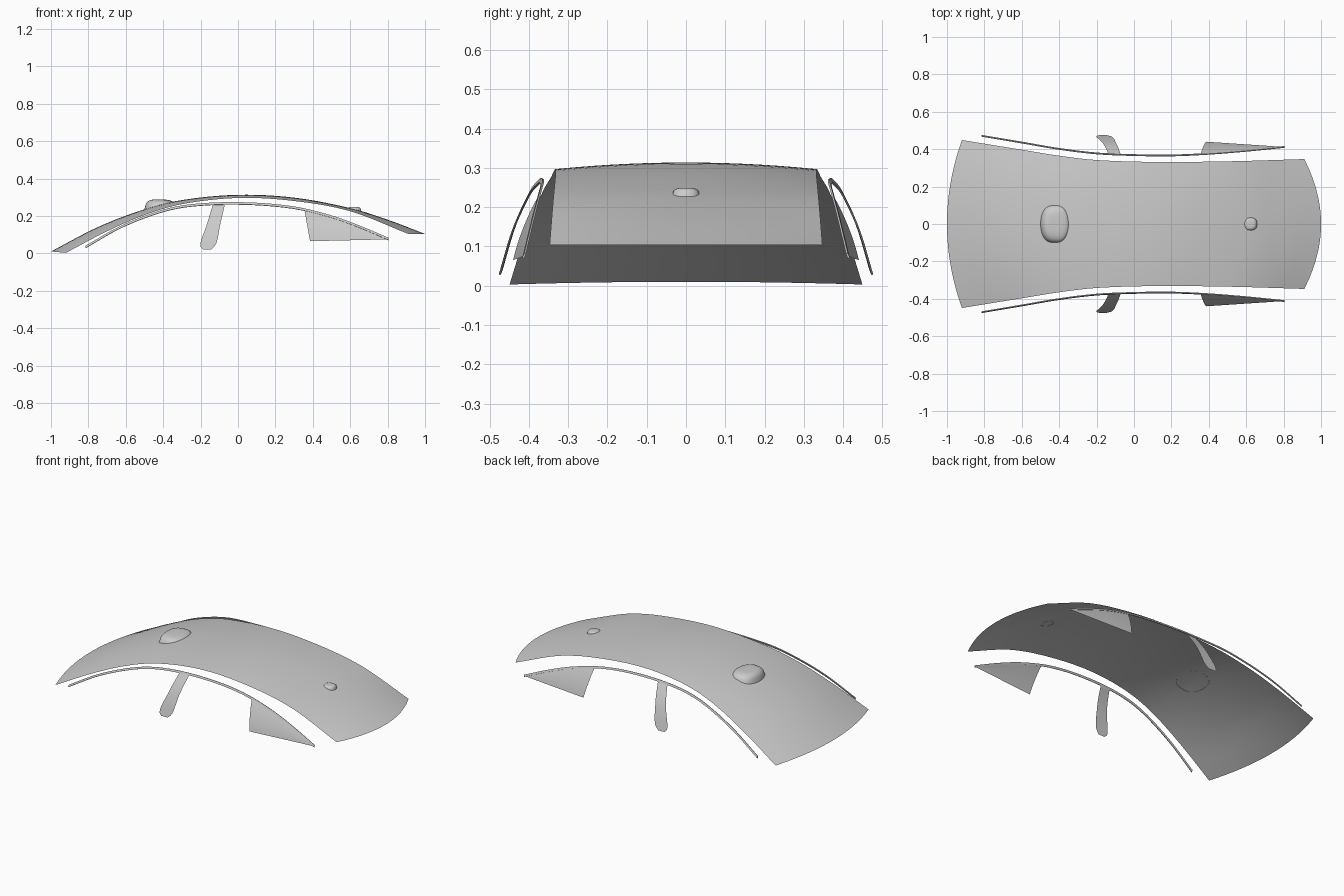
import bpy, math

if "Cube" in bpy.data.objects:
    bpy.data.objects.remove(bpy.data.objects["Cube"])


def spline(knots):
    """Smooth interpolation through (x, value) knots."""
    n = len(knots)

    def slope(i):
        a, b = knots[max(i - 1, 0)], knots[min(i + 1, n - 1)]
        return (b[1] - a[1]) / (b[0] - a[0])

    def f(x):
        i = 0
        while i < n - 2 and x > knots[i + 1][0]:
            i += 1
        (x0, a), (x1, b) = knots[i], knots[i + 1]
        h = x1 - x0
        t = (x - x0) / h
        return ((2*t**3 - 3*t**2 + 1) * a + (t**3 - 2*t**2 + t) * h * slope(i)
                + (3*t**2 - 2*t**3) * b + (t**3 - t**2) * h * slope(i + 1))
    return f


def grid(name, func, nu, nv, flip=False, solid=0):
    """Mesh from func(s, t) with s and t running 0..1."""
    verts = [func(i / nu, j / nv) for i in range(nu + 1) for j in range(nv + 1)]
    faces = []
    for i in range(nu):
        for j in range(nv):
            a = i * (nv + 1) + j
            q = (a, a + nv + 1, a + nv + 2, a + 1)
            faces.append(q[::-1] if flip else q)
    me = bpy.data.meshes.new(name)
    me.from_pydata(verts, [], faces)
    ob = bpy.data.objects.new(name, me)
    bpy.context.collection.objects.link(ob)
    for p in me.polygons:
        p.use_smooth = not solid
    if solid:
        m = ob.modifiers.new("thickness", 'SOLIDIFY')
        m.thickness = solid
        m.offset = 0
    return ob


# Guide curves of the roof shell and side trim
centre_z = spline([(-1, .01), (-.75, .14), (-.5, .236), (-.3, .285), (0, .313),
                   (.3, .298), (.6, .242), (.8, .18), (1, .104)])
edge_z = spline([(-.92, .003), (-.7, .118), (-.5, .205), (-.3, .263), (0, .296),
                 (.3, .28), (.6, .225), (.91, .104)])
edge_y = spline([(-.92, .449), (-.6, .397), (-.4, .365), (-.2, .342), (.1, .332),
                 (.5, .335), (.91, .347)])
trim_y = spline([(-.82, .472), (-.6, .435), (-.4, .401), (-.2, .377), (0, .368),
                 (.2, .366), (.4, .375), (.6, .391), (.81, .412)])
trim_z = spline([(-.82, .032), (-.63, .14), (-.42, .222), (-.26, .256), (0, .268),
                 (.28, .248), (.49, .2), (.65, .143), (.81, .075)])


def shell(x, v):
    """Roof surface point; the two ends bow in plan."""
    ex = x + .08 * max((-x - .4) / .6, 0)**2 - .09 * max((x - .55) / .45, 0)**2
    k = v * v
    return (x + (ex - x) * k, v * edge_y(ex),
            centre_z(x) + (edge_z(ex) - centre_z(x)) * k)


# Windscreen, roof and rear glass
for name, a, b in (("windscreen", -1, -.42), ("roof", -.42, .6), ("rear_glass", .6, 1)):
    grid(name, lambda s, t: shell(a + (b - a) * s, 2*t - 1), 24, 32)


# Low domes on the shell: sensor housing and antenna base
def dome(name, cx, rx, ry, top):
    def f(s, t):
        a = 2 * math.pi * t
        c = math.copysign(abs(math.cos(a))**.7, math.cos(a))
        x, y = cx + rx * s * c, ry * s * math.sin(a)
        z = shell(x, y / .34)[2] - .001
        return x, y, z + max(top - z, .002) * (1 - s**4)**.6
    grid(name, f, 14, 40)


dome("sensor_housing", -.425, .075, .1, .288)
dome("antenna_base", .625, .034, .034, .249)

# Side parts, mirrored left and right
for side, label in ((-1, "front"), (1, "back")):
    flip = side > 0

    def trim(s, t):
        x = -.815 + 1.62 * s
        return x, side * (trim_y(x) + .003 - .005 * t), trim_z(x) - .007 + .012 * t
    grid("side_trim_" + label, trim, 60, 1, flip, .005)

    # Door pillar, curving outward as it drops
    left = spline([(.021, -.187), (.043, -.203), (.15, -.168), (.262, -.134)])
    right = spline([(.021, -.144), (.048, -.118), (.15, -.096), (.262, -.07)])
    bulge = spline([(.02, .475), (.1, .452), (.18, .42), (.262, .37)])

    def pillar(s, t):
        z = .021 + .241 * t
        return left(z) + (right(z) - left(z)) * s, side * bulge(z), z
    grid("door_pillar_" + label, pillar, 4, 16, flip)

    # Rear quarter window below the trim
    def window(s, t):
        tx, bx = .355 + .447 * s, .385 + .417 * s
        by, bz = .44 - .028 * s, .065 + .01 * s
        tz = max(trim_z(tx), bz)
        y = by + (trim_y(tx) - by) * t + .012 * (1 - s) * 4 * t * (1 - t) * .6
        return bx + (tx - bx) * t, side * y, bz + (tz - bz) * t
    grid("quarter_window_" + label, window, 20, 8, flip)
